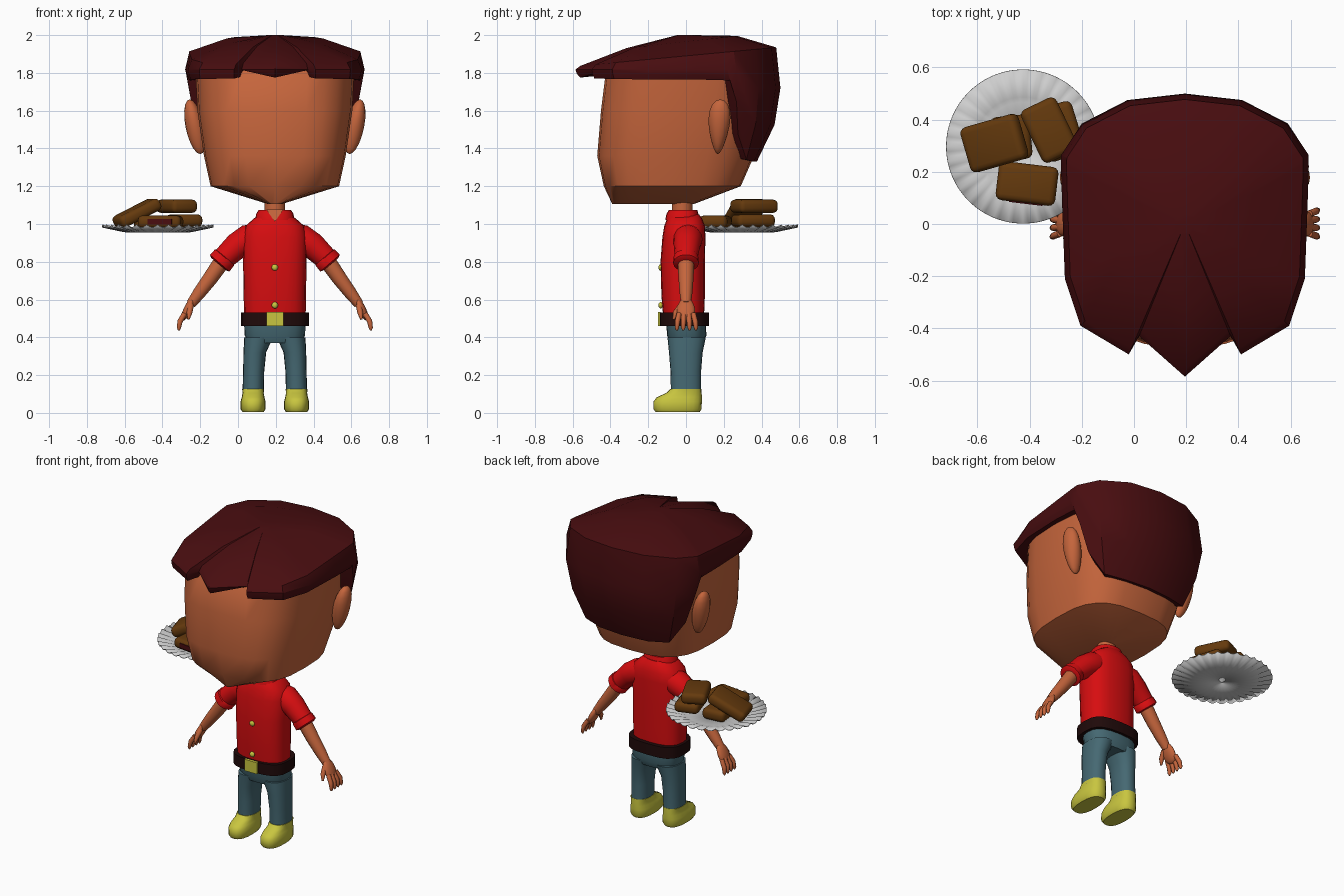
import bpy, bmesh, math
from mathutils import Vector

if "Cube" in bpy.data.objects:
    bpy.data.objects.remove(bpy.data.objects["Cube"], do_unlink=True)

CX = 0.195  # the figure stands right of centre, the plate fills the left


def material(name, rgb):
    m = bpy.data.materials.new(name)
    m.use_nodes = True
    m.diffuse_color = (*rgb, 1)
    m.node_tree.nodes["Principled BSDF"].inputs["Base Color"].default_value = (*rgb, 1)
    return m


SKIN = material("skin", (0.56, 0.13, 0.045))
HAIR = material("dark red hair", (0.065, 0.004, 0.005))
RED = material("red cloth", (0.68, 0.004, 0.005))
BLUE = material("blue denim", (0.06, 0.14, 0.17))
YELLOW = material("yellow", (0.58, 0.56, 0.05))
BELT = material("belt leather", (0.014, 0.003, 0.003))
BROWN = material("brown cake", (0.13, 0.042, 0.004))
GREY = material("plate grey", (0.62, 0.62, 0.62))


def finish(name, bm, mat, x=CX, angle=40):
    bmesh.ops.recalc_face_normals(bm, faces=bm.faces)
    me = bpy.data.meshes.new(name)
    bm.to_mesh(me)
    bm.free()
    me.materials.append(mat)
    ob = bpy.data.objects.new(name, me)
    ob.location.x = x
    bpy.context.collection.objects.link(ob)
    bpy.context.view_layer.objects.active = ob
    ob.select_set(True)
    bpy.ops.object.shade_smooth_by_angle(angle=math.radians(angle))
    ob.select_set(False)
    return ob


def skin_rings(bm, rings, caps=True):
    """Join rings of points into a closed skin."""
    vs = [[bm.verts.new(p) for p in r] for r in rings]
    n = len(vs[0])
    for a, b in zip(vs, vs[1:]):
        for i in range(n):
            j = (i + 1) % n
            bm.faces.new((a[i], a[j], b[j], b[i]))
    if caps:
        bm.faces.new(vs[0])
        bm.faces.new(vs[-1])


def loft(name, mat, rings, n=20, e=2.6, x=0, angle=40):
    """Stack rounded-square rings given as (z, half width, front y, back y, side shift)."""
    def power(v):
        return math.copysign(abs(v) ** (2 / e), v)
    out = []
    for z, hw, yf, yb, *shift in rings:
        cx = x + (math.copysign(shift[0], x) if shift else 0)
        ts = [2 * math.pi * i / n for i in range(n)]
        out.append([(cx + hw * power(math.sin(t)),
                     (yf + yb) / 2 - (yb - yf) / 2 * power(math.cos(t)), z) for t in ts])
    bm = bmesh.new()
    skin_rings(bm, out)
    return finish(name, bm, mat, angle=angle)


def tube(name, mat, path, n=12):
    """Tube through (x, y, z, radius) points."""
    pts = [Vector(p[:3]) for p in path]
    rings = []
    for i, p in enumerate(pts):
        d = (pts[min(i + 1, len(pts) - 1)] - pts[max(i - 1, 0)]).normalized()
        u = d.cross(Vector((0, 1, 0))).normalized()
        v = d.cross(u)
        ts = [2 * math.pi * k / n for k in range(n)]
        rings.append([p + path[i][3] * (u * math.cos(t) + v * math.sin(t)) for t in ts])
    bm = bmesh.new()
    skin_rings(bm, rings)
    return finish(name, bm, mat, angle=55)


def box(name, mat, loc, size, x=CX, rot=(0, 0, 0), bevel=0):
    bm = bmesh.new()
    bmesh.ops.create_cube(bm, size=1)
    bmesh.ops.scale(bm, vec=size, verts=bm.verts)
    if bevel:
        bmesh.ops.bevel(bm, geom=bm.edges[:], offset=bevel, segments=3, profile=0.5, affect='EDGES')
    ob = finish(name, bm, mat, x)
    ob.location = (loc[0] + x, loc[1], loc[2])
    ob.rotation_euler = rot
    return ob


def ball(name, mat, loc, size, shape=lambda v: v):
    bm = bmesh.new()
    bmesh.ops.create_uvsphere(bm, u_segments=16, v_segments=10, radius=1)
    for v in bm.verts:
        p = shape(v.co.copy())
        v.co = [c + s * q for c, s, q in zip(loc, size, p)]
    return finish(name, bm, mat, angle=60)


# Head and neck
loft("head", SKIN, [(1.105, .035, -.39, .04), (1.2, .34, -.435, .29), (1.36, .375, -.47, .36),
                    (1.6, .41, -.45, .41), (1.8, .42, -.425, .42), (1.9, .33, -.32, .36)],
     n=24, e=3)
loft("neck", SKIN, [(1.0, .055, -.075, .035), (1.14, .055, -.075, .035)], e=2)

# Hair: columns of (outer x, outer y, hem x, hem y, hem z), mirrored left to right
columns = [(0, -.585, 0, -.56, 1.775), (.175, -.43, .175, -.425, 1.815),
           (.215, -.5, .215, -.485, 1.77), (.4, -.39, .395, -.38, 1.768),
           (.46, -.21, .445, -.21, 1.765), (.47, .06, .455, .06, 1.765),
           (.475, .22, .45, .235, 1.76), (.474, .265, .385, .275, 1.475),
           (.395, .385, .3, .32, 1.34), (.22, .475, .17, .36, 1.33), (0, .5, 0, .375, 1.33)]
full = columns + [(-c[0], c[1], -c[2], *c[3:]) for c in columns[-2:0:-1]]
levels = [[] for _ in range(7)]
for px, py, hx, hy, hz in full:
    wide = 1.72 if py > .3 else 1.818
    levels[0].append((px * .08, py * .08, 2.0))
    levels[1].append((px * .54, py * .54, 1.966 + .06 * py))
    levels[2].append((px * .955, py * .955, 1.89 + .09 * py))
    levels[3].append((px, py, wide))
    levels[4].append((px + (hx - px) * .35, py + (hy - py) * .25, wide + (hz - wide) * .5))
    levels[5].append((hx, hy, hz))
    levels[6].append((hx * .75, hy * .75, hz + .015))
bm = bmesh.new()
skin_rings(bm, levels)
finish("hair", bm, HAIR, angle=32)

# Shirt, collar and buttons
loft("shirt", RED, [(.5, .163, -.12, .095), (.62, .165, -.13, .1), (.8, .168, -.135, .1),
                    (.93, .17, -.125, .103), (.99, .155, -.115, .1), (1.03, .11, -.1, .085),
                    (1.05, .08, -.09, .07)])
loft("collar", RED, [(1.02, .105, -.11, .075), (1.055, .098, -.103, .065), (1.075, .085, -.09, .06)], e=2.3)
bm = bmesh.new()
bm.faces.new([bm.verts.new(p) for p in ((-.045, -.1, 1.076), (.045, -.1, 1.076), (0, -.116, 1.012))])
finish("collar_opening", bm, SKIN)
for i, z in enumerate((.77, .57)):
    ball(f"button_{i + 1}", YELLOW, (0, -.134, z), (.017, .012, .017))

# Belt and buckle
loft("belt", BELT, [(.46, .18, -.14, .122), (.532, .18, -.14, .122)], e=3)
box("buckle", YELLOW, (0, -.142, .496), (.09, .014, .074))

# Trousers
loft("trouser_hips", BLUE, [(.37, .14, -.085, .09), (.41, .16, -.1, .108), (.48, .163, -.105, .105)])

for s, side in ((1, "left"), (-1, "right")):
    # Legs and shoes
    loft(f"{side}_trouser_leg", BLUE, [(.11, .056, -.08, .08, .115), (.22, .056, -.082, .08, .112),
                                       (.32, .06, -.09, .088, .106), (.4, .076, -.098, .105, .086)],
         x=s * 1e-6, e=2.3)
    loft(f"{side}_shoe", YELLOW, [(.004, .056, -.16, .072), (.02, .066, -.172, .082),
                                  (.06, .066, -.172, .084), (.083, .06, -.155, .084),
                                  (.105, .056, -.105, .083), (.127, .058, -.082, .081)],
         x=s * .115, e=2.5)

    # Ear: narrow at the lobe, flaring outward at the top
    ball(f"{side}_ear", SKIN, (s * .423, .175, 1.515), (.05, .068, .145),
         lambda v: Vector((v.x + s * .55 * v.z, v.y * (.8 + .3 * v.z) + .1 * v.z, v.z)))

    # Sleeve with rolled cuff
    tube(f"{side}_sleeve", RED, [(s * .07, .01, .945, .065), (s * .14, .01, .92, .078),
                                 (s * .2, .005, .885, .07), (s * .29, 0, .8, .058)], n=16)
    tube(f"{side}_cuff", RED, [(s * .262, 0, .828, .055), (s * .266, 0, .823, .066),
                               (s * .292, 0, .793, .068), (s * .297, 0, .787, .052)], n=16)

    # Arm, palm, fingers and thumb
    tube(f"{side}_arm", SKIN, [(s * .26, 0, .83, .045), (s * .34, 0, .715, .04),
                               (s * .4, 0, .635, .034), (s * .445, 0, .575, .026)])
    ball(f"{side}_palm", SKIN, (s * .46, 0, .55), (.024, .05, .062),
         lambda v: Vector((v.x + s * v.z * -1.1, v.y * (.95 - .15 * v.z), v.z)))
    for i in range(4):
        y = -.036 + .025 * i
        tube(f"{side}_finger_{i + 1}", SKIN, [(s * .478, y, .525, .014), (s * .502, y * 1.25, .485, .014),
                                              (s * .508, y * 1.35, .45, .011),
                                              (s * .508, y * 1.35, .437, .005)], n=8)
    tube(f"{side}_thumb", SKIN, [(s * .445, -.025, .57, .016), (s * .452, -.055, .53, .015),
                                 (s * .458, -.066, .495, .006)], n=8)

# Fluted plate
N = 96
PX, PY = -.425, .297
rings = []
for r, z, ripple in ((.001, .958, 0), (.17, .958, 0), (.19, .962, .002), (.295, .987, .008)):
    ring = []
    for i in range(N):
        t = 2 * math.pi * i / N
        ring.append((r * math.cos(t), PY + r * math.sin(t), z + ripple * math.cos(t * N / 3)))
    rings.append(ring)
bm = bmesh.new()
skin_rings(bm, rings, caps=False)
plate = finish("plate", bm, GREY, PX)
mod = plate.modifiers.new("thickness", 'SOLIDIFY')
mod.thickness = .004
mod.offset = 0

# Cake squares piled on the plate
box("cake_leaning", BROWN, (-.535, .31, 1.058), (.245, .18, .066), 0, (0, -.46, .28), .025)
box("cake_top", BROWN, (-.325, .36, 1.094), (.15, .225, .07), 0, (0, 0, .45), .025)
box("cake_under", BROWN, (-.285, .355, 1.018), (.15, .21, .066), 0, (0, 0, .3), .025)
box("cake_front", BROWN, (-.41, .155, 1.012), (.23, .15, .066), 0, (0, 0, -.12), .025)
box("cake_middle", BROWN, (-.47, .33, 1.0), (.15, .17, .07), 0, (0, 0, .1), .025)
box("cake_filling", HAIR, (-.415, .081, 1.012), (.13, .008, .03), 0, (0, 0, -.12))
